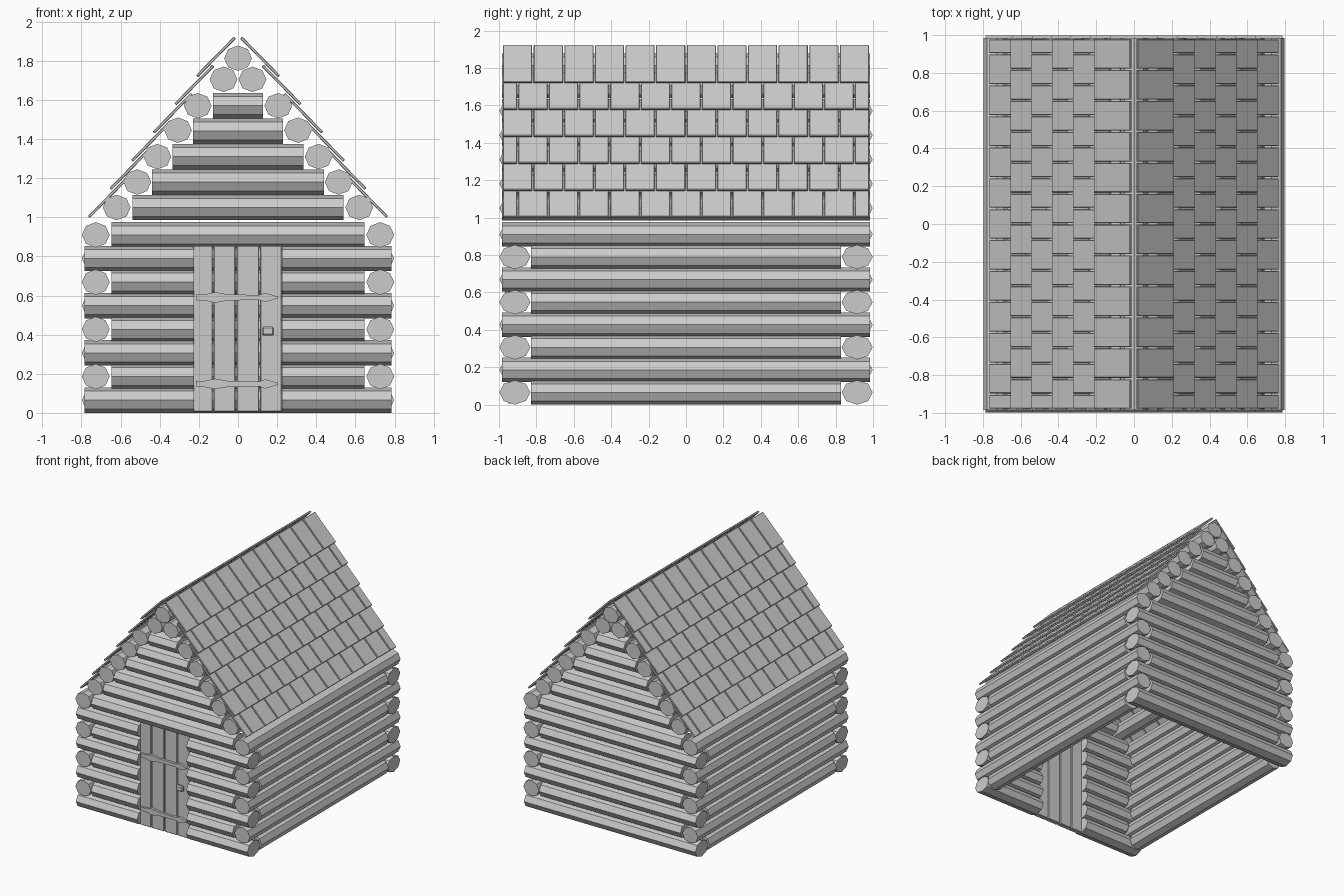
import bpy, bmesh, math
from mathutils import Matrix, Vector

if "Cube" in bpy.data.objects:
    bpy.data.objects.remove(bpy.data.objects["Cube"])

HALF_H = 0.065           # half height of every log
STEP = 0.1207            # vertical spacing of wall logs


def finish(bm, name):
    bmesh.ops.recalc_face_normals(bm, faces=bm.faces)
    me = bpy.data.meshes.new(name)
    bm.to_mesh(me)
    bm.free()
    ob = bpy.data.objects.new(name, me)
    bpy.context.collection.objects.link(ob)
    return ob


def log(bm, axis, a, b, side, z):
    """Eight-sided log from a to b along an axis, offset sideways by side."""
    if axis == 'x':
        rot, half_w, loc = Matrix.Rotation(math.pi / 2, 4, 'Y'), 0.083, ((a + b) / 2, side, z)
        squash = Matrix.Diagonal((1, half_w, HALF_H, 1))
    else:
        rot, half_w, loc = Matrix.Rotation(math.pi / 2, 4, 'X'), 0.071, (side, (a + b) / 2, z)
        squash = Matrix.Diagonal((half_w, 1, HALF_H, 1))
    bmesh.ops.create_cone(bm, cap_ends=True, segments=8, radius1=1, radius2=1,
                          depth=b - a, matrix=Matrix.Translation(loc) @ squash @ rot)


def box(bm, loc, size, rot=Matrix.Identity(4)):
    bmesh.ops.create_cube(bm, size=1, matrix=Matrix.Translation(loc) @ rot
                          @ Matrix.Diagonal((*size, 1)))


def bevel(ob, width):
    mod = ob.modifiers.new("bevel", 'BEVEL')
    mod.width, mod.segments = width, 1


# Walls: long and short logs interlock at the corners
front, back, sides = bmesh.new(), bmesh.new(), bmesh.new()
for i in range(8):
    z = HALF_H + STEP * i
    hx = 0.785 if i % 2 == 0 else 0.647
    hy = 0.83 if i % 2 == 0 else 0.985
    log(back, 'x', -hx, hx, 0.915, z)
    if i < 7:                                   # doorway gap
        log(front, 'x', -hx, -0.225, -0.915, z)
        log(front, 'x', 0.225, hx, -0.915, z)
    else:
        log(front, 'x', -hx, hx, -0.915, z)
    for s in (-1, 1):
        log(sides, 'y', -hy, hy, s * 0.727, z)
finish(front, "front_wall_logs")
finish(back, "back_wall_logs")
finish(sides, "side_wall_logs")

# Gables at both ends
gable = bmesh.new()
for i, hx in enumerate((0.54, 0.44, 0.335, 0.23, 0.128)):
    for y in (-0.915, 0.915):
        log(gable, 'x', -hx, hx, y, 1.05 + 0.13 * i)
finish(gable, "gable_logs")

# Purlins carrying the roof
purlin = bmesh.new()
for x, z in ((0.62, 1.05), (0.515, 1.18), (0.412, 1.31), (0.307, 1.445),
             (0.206, 1.57), (0.074, 1.705)):
    for s in (-1, 1):
        log(purlin, 'y', -0.985, 0.985, s * x, z)
log(purlin, 'y', -0.985, 0.985, 0, 1.813)
finish(purlin, "roof_purlins")

# Shingles: six overlapping courses on each slope, joints staggered
roof = bmesh.new()
W, Y0 = 0.1637, -0.982
for i in range(6):
    cuts = [Y0 + W * k for k in range(13)]
    if i % 2 == 0:
        cuts = [Y0] + [Y0 + W * (k + 0.5) for k in range(12)] + [-Y0]
    for s in (-1, 1):
        rot = Matrix.Rotation(s * math.radians(45.5), 4, 'Y')
        for a, b in zip(cuts, cuts[1:]):
            box(roof, (s * (0.665 - 0.1105 * i), (a + b) / 2, 1.10 + 0.144 * i),
                (0.277, b - a - 0.008, 0.015), rot)
bevel(finish(roof, "roof_shingles"), 0.003)

# Door planks
door = bmesh.new()
for a, b in ((-0.23, -0.13), (-0.125, -0.013), (-0.007, 0.108), (0.113, 0.225)):
    box(door, ((a + b) / 2, -0.93, 0.43), (b - a, 0.04, 0.85))
bevel(finish(door, "door_planks"), 0.004)

# Strap hinges with a swollen leaf and a pointed tip
hinge = bmesh.new()
profile = ((-0.215, 0.014), (-0.17, 0.016), (-0.115, 0.027), (-0.05, 0.015),
           (0.11, 0.013), (0.14, 0.024), (0.205, 0.004))
for z in (0.148, 0.59):
    pts = [(x, h) for x, h in profile] + [(x, -h) for x, h in reversed(profile)]
    face = hinge.faces.new([hinge.verts.new((x, -0.948, z + h)) for x, h in pts])
    ext = bmesh.ops.extrude_face_region(hinge, geom=[face], use_keep_orig=True)
    bmesh.ops.translate(hinge, vec=Vector((0, -0.02, 0)),
                        verts=[v for v in ext['geom'] if isinstance(v, bmesh.types.BMVert)])
finish(hinge, "door_hinges")

# Door knob
knob = bmesh.new()
box(knob, (0.153, -0.955, 0.418), (0.03, 0.02, 0.024))
box(knob, (0.153, -0.975, 0.418), (0.062, 0.03, 0.046))
bevel(finish(knob, "door_knob"), 0.008)
